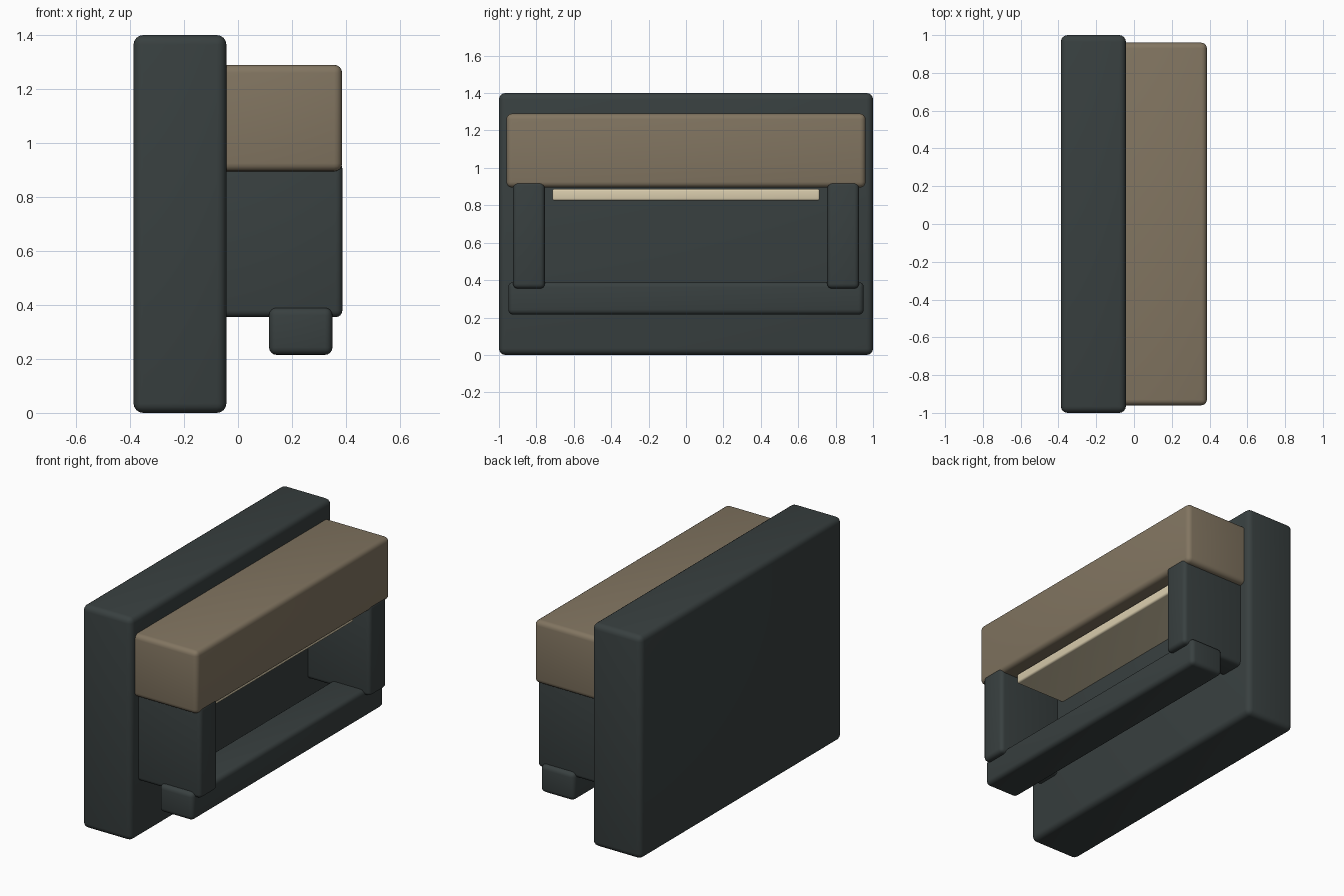
import bpy

if "Cube" in bpy.data.objects:
    bpy.data.objects.remove(bpy.data.objects["Cube"])


def material(name, rgb):
    m = bpy.data.materials.new(name)
    m.diffuse_color = (*rgb, 1.0)
    m.use_nodes = True
    m.node_tree.nodes["Principled BSDF"].inputs["Base Color"].default_value = m.diffuse_color
    return m


charcoal = material("charcoal", (0.040, 0.051, 0.051))
taupe = material("taupe", (0.223, 0.178, 0.119))
cream = material("cream", (0.70, 0.61, 0.42))


def rounded_box(name, x, y, z, radius, mat):
    """Box given by (min, max) ranges, with rounded edges."""
    bpy.ops.mesh.primitive_cube_add(
        size=1, location=[(a + b) / 2 for a, b in (x, y, z)])
    obj = bpy.context.object
    obj.name = name
    obj.scale = [b - a for a, b in (x, y, z)]
    bpy.ops.object.transform_apply(location=False, rotation=False, scale=True)
    bevel = obj.modifiers.new("rounded_edges", 'BEVEL')
    bevel.width = radius
    bevel.segments = 4
    bpy.ops.object.modifier_apply(modifier=bevel.name)
    obj.data.materials.append(mat)
    bpy.ops.object.shade_smooth_by_angle()
    return obj


# Tall slab at the back
rounded_box("back_panel", (-0.387, -0.043), (-1, 1), (0, 1.4), 0.035, charcoal)

# Upper housing, slightly sunk into the slab
rounded_box("hood", (-0.09, 0.386), (-0.96, 0.96), (0.895, 1.29), 0.03, taupe)

# Pale plate under the hood
rounded_box("light_plate", (-0.06, 0.305), (-0.715, 0.715), (0.825, 0.887),
            0.012, cream)

# Side cheeks joining the hood to the tray
for side, s in (("left", -1), ("right", 1)):
    rounded_box(side + "_cheek", (-0.09, 0.387),
                sorted((s * 0.755, s * 0.925)), (0.355, 0.93), 0.025, charcoal)

# Long bar across the bottom
rounded_box("lower_bar", (0.115, 0.35), (-0.95, 0.95), (0.215, 0.39),
            0.028, charcoal)
